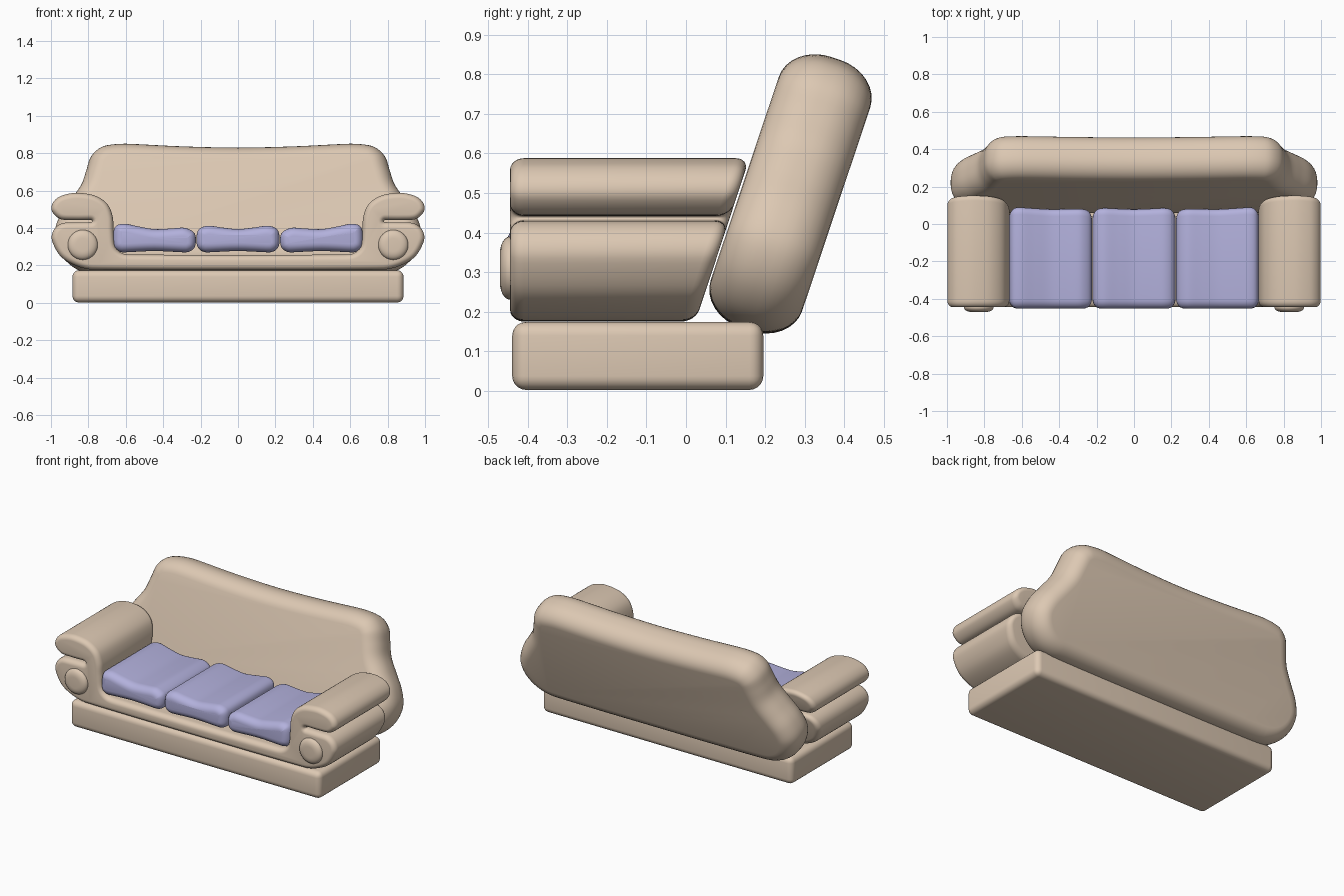
import bpy, bmesh, math
from mathutils import Vector, Matrix

if "Cube" in bpy.data.objects:
    bpy.data.objects.remove(bpy.data.objects["Cube"])


def material(name, rgb):
    m = bpy.data.materials.new(name)
    m.diffuse_color = (*rgb, 1)
    m.use_nodes = True
    m.node_tree.nodes["Principled BSDF"].inputs["Base Color"].default_value = m.diffuse_color
    return m


BEIGE = material("beige fabric", (0.72, 0.58, 0.45))
LILAC = material("lilac fabric", (0.45, 0.44, 0.72))


def smooth_loop(pts, steps=5):
    """Closed curve through the points, without overshoot at uneven spacing."""
    p = [Vector(q) for q in pts]
    n = len(p)
    tan = []
    for i in range(n):
        a, b, c = p[i - 1], p[i], p[(i + 1) % n]
        tan.append((c - a).normalized() * min((b - a).length, (c - b).length))
    out = []
    for i in range(n):
        j = (i + 1) % n
        for s in range(steps):
            t = s / steps
            out.append(p[i] * (2*t**3 - 3*t**2 + 1) + tan[i] * (t**3 - 2*t**2 + t)
                       + p[j] * (3*t**2 - 2*t**3) + tan[j] * (t**3 - t**2))
    return out


def mirrored(half):
    """Half outline from bottom centre to top centre, closed on the other side."""
    return half + [(-x, z) for x, z in reversed(half) if x > 0]


def finish(name, bm, mat):
    bmesh.ops.recalc_face_normals(bm, faces=bm.faces)
    for f in bm.faces:
        f.smooth = True
    me = bpy.data.meshes.new(name)
    bm.to_mesh(me)
    bm.free()
    me.materials.append(mat)
    ob = bpy.data.objects.new(name, me)
    bpy.context.collection.objects.link(ob)
    return ob


def padded_prism(name, loop, front, back, r_in, r_y, mat, steps=6):
    """Extrude an x-z loop along y with rounded rims; back is a function of z."""
    n = len(loop)
    normals = []
    for i in range(n):
        t = (loop[(i + 1) % n] - loop[i - 1]).normalized()
        normals.append(Vector((t.y, -t.x)))
    arc = [math.pi / 2 * k / steps for k in range(steps + 1)]
    bm = bmesh.new()
    rings = []
    for end, angles in (("front", reversed(arc)), ("back", arc)):
        for a in angles:
            ring = []
            for p, m in zip(loop, normals):
                q = p - m * r_in * (1 - math.cos(a))
                dy = r_y * (1 - math.sin(a))
                y = front + dy if end == "front" else back(q.y) - dy
                ring.append(bm.verts.new((q.x, y, q.y)))
            rings.append(ring)
    for r, s in zip(rings, rings[1:]):
        for i in range(n):
            j = (i + 1) % n
            bm.faces.new((r[i], r[j], s[j], s[i]))
    bm.faces.new(rings[0])
    bm.faces.new(rings[-1])
    return finish(name, bm, mat)


# plinth
bm = bmesh.new()
bmesh.ops.create_cube(bm, size=1, matrix=Matrix.Translation((0, -0.122, 0.088))
                      @ Matrix.Diagonal((1.77, 0.635, 0.172, 1)))
bmesh.ops.bevel(bm, geom=bm.edges[:], offset=0.035, segments=5, profile=0.5, affect='EDGES')
finish("plinth", bm, BEIGE)


# seat deck and rolled arms, cut off along the slope of the backrest
def slope(z):
    return 0.105 + 0.33 * (z - 0.42)


body = [(0, 0.175), (0.4, 0.175), (0.78, 0.178), (0.87, 0.2), (0.95, 0.25),
        (0.995, 0.335), (0.985, 0.39), (0.94, 0.425), (0.87, 0.43), (0.79, 0.431),
        (0.779, 0.437), (0.79, 0.443), (0.87, 0.442), (0.95, 0.448), (0.995, 0.49),
        (0.99, 0.535), (0.95, 0.57), (0.87, 0.588), (0.77, 0.575), (0.7, 0.53),
        (0.67, 0.46), (0.665, 0.38), (0.655, 0.3), (0.61, 0.262), (0.5, 0.258), (0, 0.255)]
padded_prism("seat_and_arms", smooth_loop(mirrored(body)), -0.445, slope, 0.03, 0.035, BEIGE)

# backrest: flared outline, built upright then leaned back
back = [(0, -0.105), (0.4, -0.105), (0.76, -0.1), (0.87, -0.065), (0.95, 0.015),
        (0.98, 0.12), (0.95, 0.22), (0.89, 0.31), (0.838, 0.39), (0.812, 0.47),
        (0.785, 0.55), (0.72, 0.603), (0.6, 0.617), (0.3, 0.602), (0, 0.595)]
backrest = padded_prism("backrest", smooth_loop(mirrored(back)), -0.122,
                        lambda z: 0.122, 0.09, 0.11, BEIGE, 8)
backrest.data.transform(Matrix.Translation((0, 0.183, 0.255))
                        @ Matrix.Rotation(math.radians(-18.5), 4, 'X'))

# three seat cushions with a sagging top
for name, cx in (("left", -0.447), ("middle", 0), ("right", 0.447)):
    c = [(-0.17, 0.27), (0, 0.277), (0.17, 0.27), (0.212, 0.292), (0.222, 0.34),
         (0.21, 0.392), (0.16, 0.412), (0.08, 0.402), (0, 0.394), (-0.08, 0.402),
         (-0.16, 0.412), (-0.21, 0.392), (-0.222, 0.34), (-0.212, 0.292)]
    # outer cushions stand a little higher towards the arms
    pts = [(x + cx, z + (0.03 * x * cx / 0.2 if z > 0.35 else 0)) for x, z in c]
    padded_prism(name + "_cushion", smooth_loop(pts), -0.452,
                 lambda z: slope(z) - 0.005, 0.045, 0.05, LILAC)

# round buttons on the arm fronts
for name, side in (("left", -1), ("right", 1)):
    pts = [Vector((side * 0.83 + 0.08 * math.cos(a), 0.31 + 0.08 * math.sin(a)))
           for a in (math.tau * k / 32 for k in range(32))]
    padded_prism(name + "_arm_button", pts, -0.471, lambda z: -0.41, 0.045, 0.026, BEIGE)
